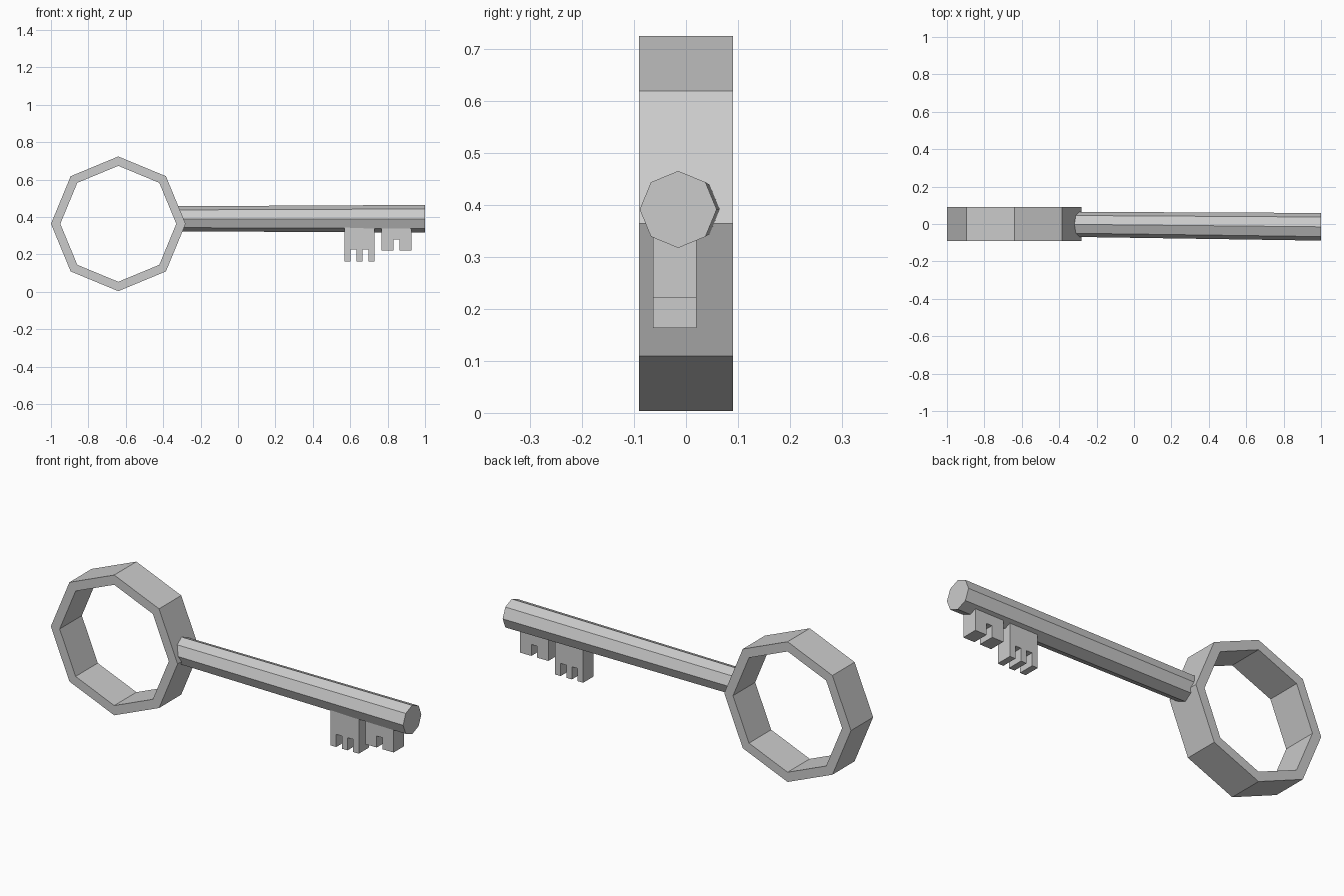
import bpy, bmesh
from math import cos, sin, pi

if "Cube" in bpy.data.objects:
    bpy.data.objects.remove(bpy.data.objects["Cube"])


def make_object(name, verts, faces):
    mesh = bpy.data.meshes.new(name)
    mesh.from_pydata(verts, [], faces)
    bm = bmesh.new()
    bm.from_mesh(mesh)
    bmesh.ops.recalc_face_normals(bm, faces=bm.faces)
    bm.to_mesh(mesh)
    bm.free()
    obj = bpy.data.objects.new(name, mesh)
    bpy.context.collection.objects.link(obj)
    return obj


def octagon(radius):
    return [(radius * cos(i * pi / 4), radius * sin(i * pi / 4)) for i in range(8)]


# Octagonal bow: four loops of eight points joined into a closed band
verts = [(-0.64 + a, y, 0.364 + b)
         for r, y in ((0.36, -0.09), (0.36, 0.09), (0.31, 0.09), (0.31, -0.09))
         for a, b in octagon(r)]
faces = [(k * 8 + i, k * 8 + (i + 1) % 8,
          (k + 1) % 4 * 8 + (i + 1) % 8, (k + 1) % 4 * 8 + i)
         for k in range(4) for i in range(8)]
make_object("bow_ring", verts, faces)

# Slightly skewed and flared eight-sided shaft
verts = [(x, cy + a, 0.391 + b)
         for x, cy, r in ((-0.32, -0.002, 0.067), (1.0, -0.015, 0.074))
         for a, b in octagon(r)]
faces = [(i, (i + 1) % 8, 8 + (i + 1) % 8, 8 + i) for i in range(8)]
faces += [tuple(range(8)), tuple(range(8, 16))]
make_object("shaft", verts, faces)


# Notched bits: comb profile extruded through the thickness
def make_bit(name, x0, x1, bottom, notch_top, notches, top=0.36):
    profile = [(x0, top), (x0, bottom)]
    for a, b in notches:
        profile += [(a, bottom), (a, notch_top), (b, notch_top), (b, bottom)]
    profile += [(x1, bottom), (x1, top)]
    n = len(profile)
    verts = [(x, y, z) for y in (-0.063, 0.02) for x, z in profile]
    faces = [(i, (i + 1) % n, n + (i + 1) % n, n + i) for i in range(n)]
    faces += [tuple(range(n)), tuple(range(n, 2 * n))]
    make_object(name, verts, faces)


make_bit("inner_bit", 0.57, 0.73, 0.163, 0.228, [(0.602, 0.634), (0.666, 0.698)])
make_bit("outer_bit", 0.768, 0.928, 0.222, 0.281, [(0.832, 0.864)])
